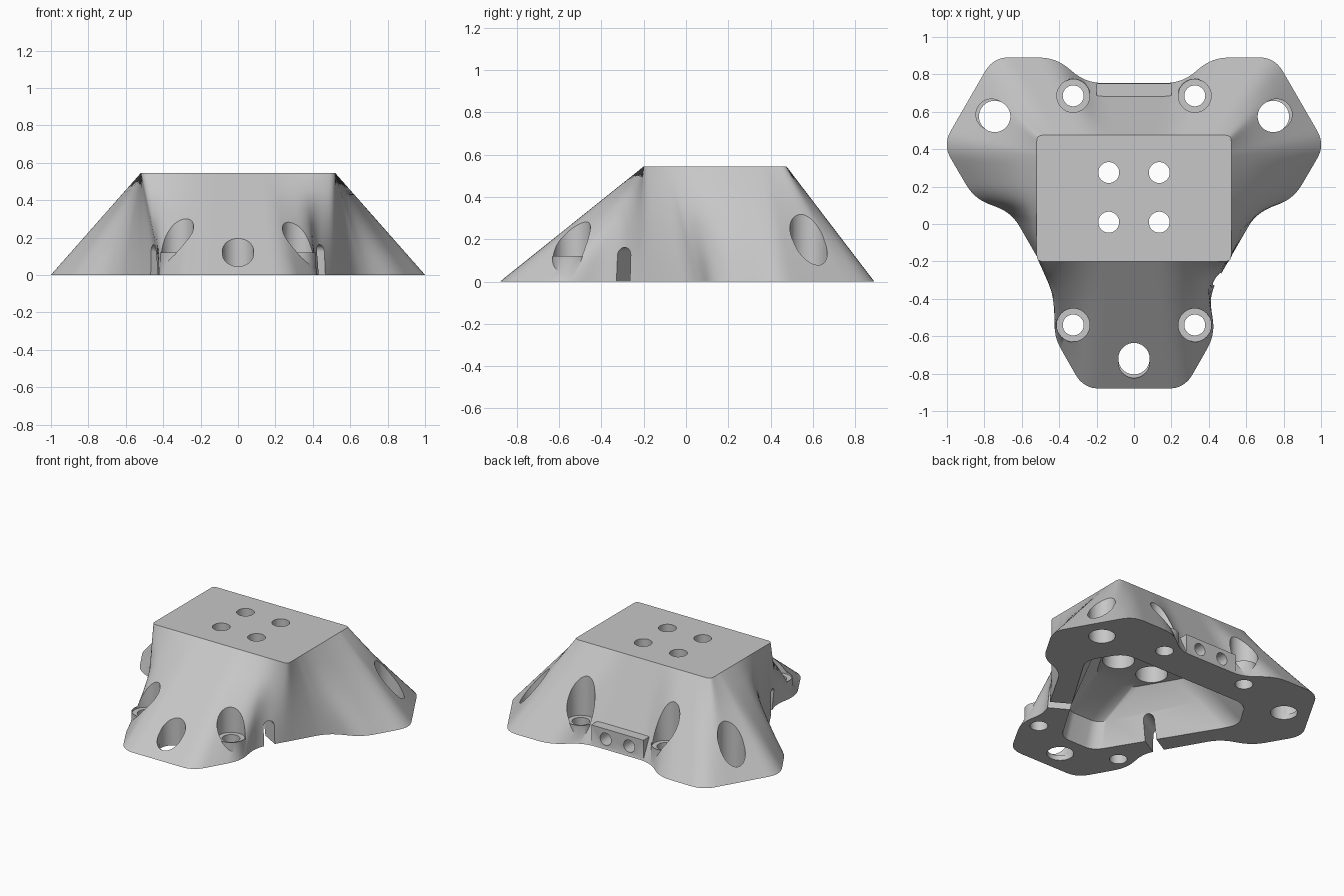
import bpy, bmesh, math
from mathutils import Vector, Matrix

cube = bpy.data.objects.get("Cube")
if cube:
    bpy.data.objects.remove(cube, do_unlink=True)

grey = bpy.data.materials.new("plain_grey")
grey.use_nodes = True
grey.diffuse_color = (0.57, 0.57, 0.57, 1)
bsdf = next(n for n in grey.node_tree.nodes if n.type == 'BSDF_PRINCIPLED')
bsdf.inputs["Base Color"].default_value = (0.57, 0.57, 0.57, 1)
bsdf.inputs["Roughness"].default_value = 0.6

CENTRE = Vector((0, 0.145))
HEIGHT = 0.545


def add_object(name, bm):
    bmesh.ops.recalc_face_normals(bm, faces=bm.faces)
    mesh = bpy.data.meshes.new(name)
    bm.to_mesh(mesh)
    bm.free()
    mesh.materials.append(grey)
    ob = bpy.data.objects.new(name, mesh)
    bpy.context.collection.objects.link(ob)
    return ob


def fillet(points, size, steps=8):
    """Round the inner corners of an open path."""
    points = [Vector(p) for p in points]
    out = [points[0]]
    for a, b, c in zip(points, points[1:], points[2:]):
        p = b + (a - b).normalized() * min(size, (a - b).length * 0.48)
        q = b + (c - b).normalized() * min(size, (c - b).length * 0.48)
        for i in range(steps + 1):
            t = i / steps
            out.append(p * (1 - t) ** 2 + b * 2 * t * (1 - t) + q * t * t)
    return out + [points[-1]]


def resample(path, count):
    """Evenly spaced points along a path, last one left out."""
    lengths = [0]
    for a, b in zip(path, path[1:]):
        lengths.append(lengths[-1] + (b - a).length)
    out, k = [], 0
    for i in range(count):
        d = lengths[-1] * i / count
        while lengths[k + 1] < d:
            k += 1
        t = (d - lengths[k]) / max(lengths[k + 1] - lengths[k], 1e-9)
        out.append(path[k].lerp(path[k + 1], t))
    return out


def split(path, targets, counts):
    """Resample a path in pieces that end at the points nearest the targets."""
    path = resample(path, 500) + [path[-1]]
    cuts = [min(range(len(path)), key=lambda i: (path[i] - Vector(t)).length)
            for t in targets]
    cuts = [0] + cuts + [len(path) - 1]
    out = []
    for a, b, count in zip(cuts, cuts[1:], counts):
        out += resample(path[a:b + 1], count)
    return out + [path[-1]]


def closed(half, other):
    """Join one half path with the mirror image of another."""
    return half + [Vector((-p.x, p.y)) for p in reversed(other[1:-1])]


def loft(name, sections, rings):
    """Skin through (outline, height) sections with straight walls between."""
    bm = bmesh.new()
    loops = []
    for (low, z0), (high, z1) in zip(sections, sections[1:]):
        for r in range(1 if loops else 0, rings + 1):
            t = r / rings
            loops.append([bm.verts.new((*a.lerp(b, t), z0 + (z1 - z0) * t))
                          for a, b in zip(low, high)])
    n = len(loops[0])
    for lo, hi in zip(loops, loops[1:]):
        for i in range(n):
            j = (i + 1) % n
            bm.faces.new((lo[i], lo[j], hi[j], hi[i]))
    bm.faces.new(loops[0])
    bm.faces.new(loops[-1])
    return add_object(name, bm)


def cylinder(name, x, y, z0, z1, radius, turn=None):
    bm = bmesh.new()
    bmesh.ops.create_cone(bm, cap_ends=True, segments=40, radius1=radius,
                          radius2=radius, depth=z1 - z0)
    ob = add_object(name, bm)
    move = Matrix.Translation((x, y, (z0 + z1) / 2))
    ob.data.transform(move if turn is None else move @ turn)
    return ob


def box(name, size, matrix):
    bm = bmesh.new()
    bmesh.ops.create_cube(bm, size=1)
    bmesh.ops.scale(bm, vec=size, verts=bm.verts)
    bm.transform(matrix)
    return add_object(name, bm)


def combine(tool, operation='DIFFERENCE'):
    tool.hide_render = True
    mod = body.modifiers.new(tool.name, 'BOOLEAN')
    mod.operation = operation
    mod.solver = 'EXACT'
    mod.object = tool
    bpy.context.view_layer.objects.active = body
    bpy.ops.object.modifier_apply(modifier=mod.name)
    bpy.data.objects.remove(tool, do_unlink=True)


# Three-armed foot outline: one arm, turned for the neighbouring arm
arm = [Vector(p) for p in ((-0.4, -0.525), (-0.435, -0.735), (-0.27, -1.025),
                           (0.27, -1.025), (0.435, -0.735), (0.4, -0.525))]
turn = Matrix.Rotation(math.radians(120), 2)
half = [Vector((0, -1.025))] + arm[3:] + [turn @ p for p in arm]
half.append(Vector((0, half[-1].y)))
half = fillet([p + CENTRE for p in half], 0.085)
plate = fillet([(0, -0.2), (0.52, -0.2), (0.52, 0.475), (0, 0.475)], 0.03)

# Join foot outline to top plate; the folds fall differently on each flank
counts = (30, 14, 20, 20, 16, 34)
low = split(half, ((0.41, -0.42), (0.5, -0.2), (0.66, 0.077), (1.0, 0.41), (0.82, 0.76)), counts)
back = [(0.52, 0.36), (0.51, 0.465)]
left = split(plate, [(0.4, -0.2), (0.51, -0.19), (0.52, -0.08)] + back, counts)
right = split(plate, [(0.51, -0.19), (0.52, -0.12), (0.52, 0.04)] + back, counts)
body = loft("mounting_base", [(closed(low, low), 0), (closed(left, right), HEIGHT)], 6)

# Back block and screw bosses
combine(box("back_block", (0.4, 0.3, 0.14), Matrix.Translation((0, 0.6, 0.07))), 'UNION')
screws = [(sx * 0.325, y) for sx in (-1, 1) for y in (-0.54, 0.685)]
for x, y in screws:
    combine(cylinder("screw_boss", x, y, 0, 0.12, 0.092), 'UNION')

# Hollow underside: walls, then a front slope up to a flat ceiling
hollow = []
for z, points in (
        (-0.01, [(0, -0.56), (0.13, -0.56), (0.64, 0.28), (0.5, 0.5), (0, 0.5)]),
        (0.17, [(0, -0.5), (0.12, -0.5), (0.47, 0.19), (0.41, 0.46), (0, 0.46)]),
        (0.3, [(0, -0.22), (0.13, -0.22), (0.33, 0.12), (0.34, 0.42), (0, 0.42)])):
    path = fillet(points, 0.08)
    hollow.append((closed(path, path), z))
combine(loft("hollow", hollow, 1))

# Screw holes with flat seats
for x, y in screws:
    combine(cylinder("screw_seat", x, y, 0.107, 0.7, 0.088))
    combine(cylinder("screw_hole", x, y, -0.1, 0.3, 0.056))

# Large hole in each arm, relieved on its outer side
for x, y in ((0, -0.72), (0.745, 0.575), (-0.745, 0.575)):
    out = (Vector((x, y)) - CENTRE).normalized() * 0.02
    combine(cylinder("arm_hole", x, y, -0.1, 0.7, 0.084))
    combine(cylinder("arm_relief", x + out.x, y + out.y, 0.035, 0.7, 0.083))

# Top plate holes with wider pockets beneath
for x in (-0.135, 0.135):
    for y in (0.01, 0.275):
        combine(cylinder("plate_hole", x, y, 0.2, 0.7, 0.056))
        combine(cylinder("plate_pocket", x, y, 0.2, 0.42, 0.1))

# Pair of sideways holes in the back block
lay = Matrix.Rotation(math.radians(90), 4, 'X')
for x in (-0.09, 0.09):
    combine(cylinder("block_hole", x, 0.75, -0.08, 0.22, 0.042, lay))

# Arched cable slots through both flanks
for side in (-1, 1):
    place = (Matrix.Translation((side * 0.42, -0.28, 0))
             @ Matrix.Rotation(math.radians(-30 * side), 4, 'Z'))
    combine(box("slot", (0.5, 0.074, 0.25), place))
    rod = cylinder("slot_arch", 0, 0, -0.25, 0.25, 0.037,
                   Matrix.Rotation(math.radians(90), 4, 'Y'))
    rod.data.transform(place @ Matrix.Translation((0, 0, 0.125)))
    combine(rod)

# Smooth flanks, crisp edges
bpy.ops.object.select_all(action='DESELECT')
body.select_set(True)
bpy.context.view_layer.objects.active = body
bpy.ops.object.shade_smooth_by_angle(angle=math.radians(35))
